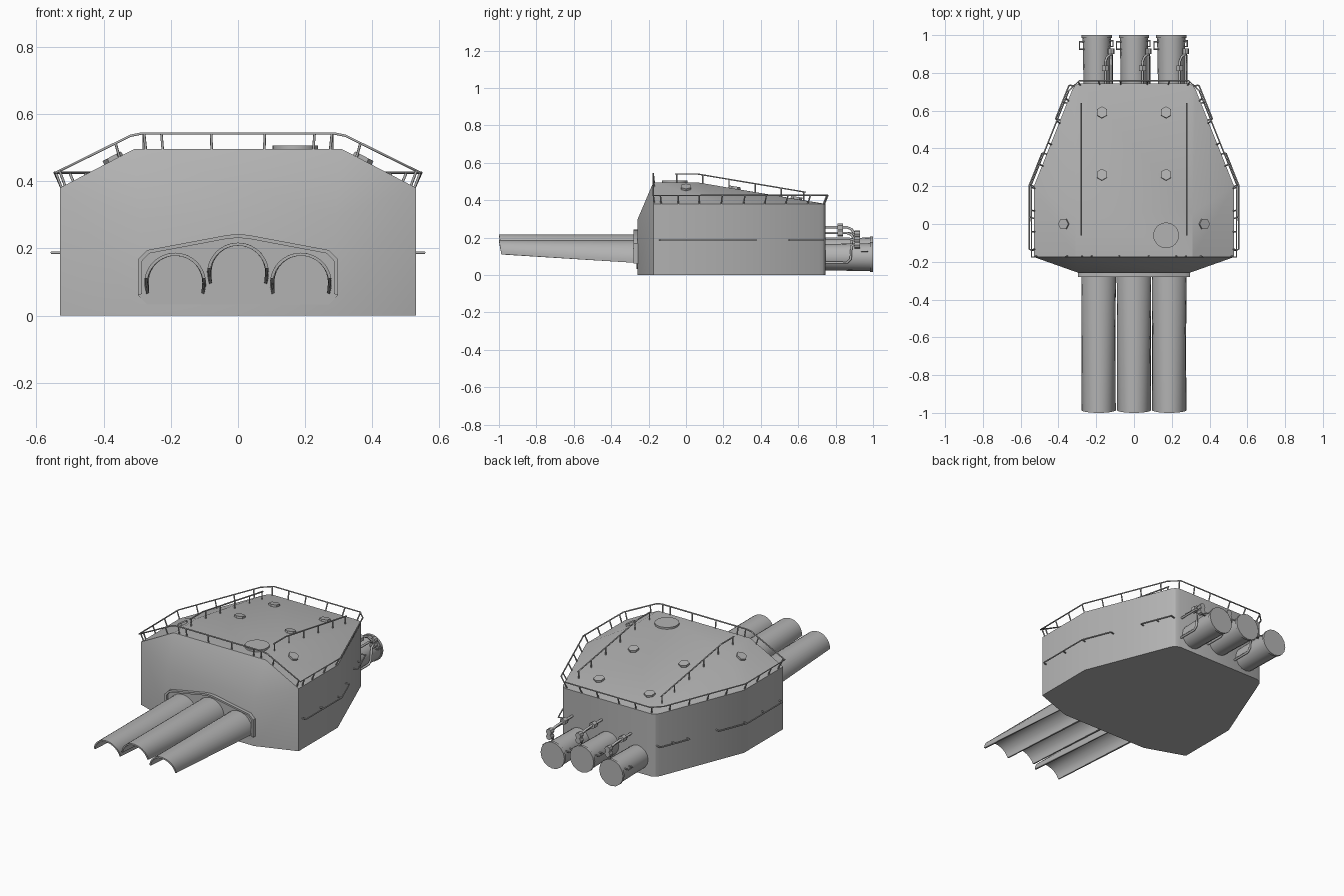
import bpy, bmesh
from math import radians, sin, cos, pi
from mathutils import Vector, Matrix
from mathutils.bvhtree import BVHTree

if "Cube" in bpy.data.objects:
    bpy.data.objects.remove(bpy.data.objects["Cube"])

grey = bpy.data.materials.new("naval grey")
grey.use_nodes = True
colour = (0.45, 0.45, 0.45, 1)
grey.diffuse_color = colour
grey.node_tree.nodes["Principled BSDF"].inputs["Base Color"].default_value = colour


def activate(obj):
    bpy.ops.object.select_all(action='DESELECT')
    obj.select_set(True)
    bpy.context.view_layer.objects.active = obj


def finish(name, bm, angle=35):
    bmesh.ops.recalc_face_normals(bm, faces=bm.faces)
    mesh = bpy.data.meshes.new(name)
    bm.to_mesh(mesh)
    bm.free()
    mesh.materials.append(grey)
    obj = bpy.data.objects.new(name, mesh)
    bpy.context.collection.objects.link(obj)
    activate(obj)
    bpy.ops.object.shade_smooth_by_angle(angle=radians(angle))
    return obj


def tubes(name, paths, radius=0.004):
    curve = bpy.data.curves.new(name, 'CURVE')
    curve.dimensions = '3D'
    curve.bevel_depth = radius
    curve.bevel_resolution = 1
    curve.use_fill_caps = True
    for path in paths:
        spline = curve.splines.new('POLY')
        spline.points.add(len(path) - 1)
        for point, co in zip(spline.points, path):
            point.co = (*co, 1)
    curve.materials.append(grey)
    obj = bpy.data.objects.new(name, curve)
    bpy.context.collection.objects.link(obj)
    activate(obj)
    bpy.ops.object.convert(target='MESH')


def cylinder(bm, centre, axis, radius, depth, sides, radius2=None):
    turn = Vector(axis).to_track_quat('Z', 'Y').to_matrix().to_4x4()
    bmesh.ops.create_cone(bm, cap_ends=True, segments=sides, radius1=radius,
                          radius2=radius if radius2 is None else radius2, depth=depth,
                          matrix=Matrix.Translation(centre) @ turn)


def mirrored(path):
    return [(-x, y, z) for x, y, z in path]


# Armoured house: hull of the wall outline, nose plate and roof ridge
EDGE, RIDGE = 0.38, 0.495
wall = [(0.53, -0.175), (0.53, 0.2), (0.335, 0.69), (0.325, 0.715), (0.31, 0.735), (0.285, 0.745)]
bm = bmesh.new()
for s in (1, -1):
    for x, y in wall:
        bm.verts.new((s * x, y, 0))
        bm.verts.new((s * x, y, EDGE))
    for z in (0, 0.295):
        bm.verts.new((s * 0.29, -0.26, z))
    for y in (-0.175, 0.06):
        bm.verts.new((s * 0.31, y, RIDGE))
bmesh.ops.convex_hull(bm, input=bm.verts)
bmesh.ops.dissolve_limit(bm, angle_limit=0.01, verts=bm.verts, edges=bm.edges)
tree = BVHTree.FromBMesh(bm)
finish("gun_house", bm, 25)


def roof(x, y):
    hit, normal, _, _ = tree.ray_cast(Vector((x, y, 2)), Vector((0, 0, -1)))
    return hit, (normal if normal.z > 0 else -normal)


# Roof caps and hatch
bm = bmesh.new()
for x, y in ((0.17, 0.59), (0.17, 0.26), (0.37, 0)):
    for s in (1, -1):
        hit, normal = roof(s * x, y)
        cylinder(bm, hit + normal * 0.003, normal, 0.031, 0.018, 6)
finish("roof_caps", bm)
bm = bmesh.new()
cylinder(bm, (0.17, -0.06, RIDGE + 0.003), (0, 0, 1), 0.068, 0.016, 24)
finish("roof_hatch", bm)

# Port surround: bevelled plate with a raised hood around top and sides
half = [(0, 0.242), (0.03, 0.24), (0.27, 0.195), (0.297, 0.168), (0.297, 0.06), (0.27, 0.033)]
inner = [(0, 0.231), (0.03, 0.229), (0.264, 0.185), (0.285, 0.163), (0.285, 0.065)]
bm = bmesh.new()
outline = half + [(-x, z) for x, z in reversed(half[1:])]
face = bm.faces.new([bm.verts.new((x, -0.264, z)) for x, z in outline])
ext = bmesh.ops.extrude_face_region(bm, geom=[face])
bmesh.ops.translate(bm, vec=(0, 0.008, 0), verts=[v for v in ext['geom'] if isinstance(v, bmesh.types.BMVert)])
finish("port_plate", bm)
bm = bmesh.new()
for s in (1, -1):
    rings = []
    for (ox, oz), (ix, iz) in zip(half, inner):
        rings.append([bm.verts.new((s * x, y, z)) for x, y, z in
                      ((ox, -0.28, oz), (ox, -0.255, oz), (ix, -0.255, iz), (ix, -0.28, iz))])
    for a, b in zip(rings, rings[1:]):
        for i in range(4):
            j = (i + 1) % 4
            bm.faces.new((a[i], a[j], b[j], b[i]))
    bm.faces.new(rings[-1])
bmesh.ops.remove_doubles(bm, verts=bm.verts, dist=0.0001)
finish("port_hood", bm)

# Half-shell barrel covers, open below
ARC = 18
for name, cx, cz in (("right", -0.187, 0.095), ("middle", 0, 0.125), ("left", 0.187, 0.095)):
    bm = bmesh.new()
    loops = []
    for y, start in ((-0.25, -20), (-1.0, 10)):
        for r in (0.092, 0.083):
            row = []
            for i in range(ARC + 1):
                a = radians(start + (180 - 2 * start) * i / ARC)
                lean = 0.016 * (1 - sin(a)) if y < -0.5 else 0
                row.append(bm.verts.new((cx + r * cos(a), y + lean, cz + r * sin(a))))
            loops.append(row)
    back_out, back_in, front_out, front_in = loops
    for a, b in ((back_out, front_out), (front_in, back_in), (front_out, front_in), (back_in, back_out)):
        for i in range(ARC):
            bm.faces.new((a[i], a[i + 1], b[i + 1], b[i]))
    for i in (0, ARC):
        bm.faces.new((back_out[i], front_out[i], front_in[i], back_in[i]))
    finish(name + "_barrel_cover", bm)

# Rear drums with end flanges, valves, pipes and handles
for name, cx, cz in (("right", -0.197, 0.095), ("middle", 0, 0.125), ("left", 0.197, 0.095)):
    bm = bmesh.new()
    cylinder(bm, (cx, 0.86, cz), (0, 1, 0), 0.07, 0.27, 16, 0.075)
    cylinder(bm, (cx, 0.9925, cz), (0, 1, 0), 0.08, 0.015, 16)
    finish(name + "_drum", bm)
    bm = bmesh.new()
    cylinder(bm, (cx + 0.045, 0.825, cz + 0.13), (0, 1, 0), 0.02, 0.03, 6)
    for dz in (0.065, 0.095):
        cylinder(bm, (cx + 0.075, 0.915, cz + dz), (0, 1, 0), 0.018, 0.03, 8)
    finish(name + "_valves", bm)
    px = cx + 0.075
    tubes(name + "_pipes", [
        [(cx + 0.045, 0.73, cz + 0.13), (cx + 0.045, 0.86, cz + 0.13), (cx + 0.055, 0.885, cz + 0.12),
         (px, 0.9, cz + 0.095)],
        [(px, 0.73, cz + 0.1), (px, 0.87, cz + 0.1), (px, 0.9, cz + 0.09), (px, 0.92, cz + 0.06)],
        [(px + 0.005, 0.73, cz - 0.03), (px + 0.005, 0.86, cz - 0.03), (px + 0.005, 0.88, cz - 0.01),
         (px + 0.005, 0.885, cz + 0.06), (px, 0.91, cz + 0.07)]], 0.007)
    tubes(name + "_handles", [
        [(cx - 0.06, 0.925, cz + 0.03), (cx - 0.092, 0.925, cz + 0.03),
         (cx - 0.092, 0.965, cz + 0.03), (cx - 0.06, 0.965, cz + 0.03)],
        [(cx + 0.06, 0.94, cz + 0.03), (cx + 0.085, 0.94, cz + 0.03),
         (cx + 0.085, 0.97, cz + 0.03), (cx + 0.06, 0.97, cz + 0.03)]])

# Perimeter railing: each corner pairs a deck point with a leaned-out top point
corners = [((0, -0.17, RIDGE), (0, -0.175, 0.542)), ((0.28, -0.17, RIDGE), (0.285, -0.175, 0.542)),
           ((0.31, -0.17, RIDGE), (0.32, -0.175, 0.535)), ((0.525, -0.17, EDGE), (0.542, -0.175, 0.425)),
           ((0.525, 0.2, EDGE), (0.545, 0.205, 0.425)), ((0.33, 0.69, EDGE), (0.345, 0.705, 0.425)),
           ((0.28, 0.74, EDGE), (0.29, 0.758, 0.425)), ((0, 0.74, EDGE), (0, 0.758, 0.425))]
posts_at = [(0, 0.3, 0.82), (0.98,), (), (0.4, 0.95), (0.12, 0.38, 0.65, 0.97),
            (0.22, 0.45, 0.68, 0.92), (0.9,), (0.35, 0.75)]
posts_at = posts_at[:1] + [()] + posts_at[3:]
top = [t for _, t in corners]
paths = [top, mirrored(top)]
for (a, b), fractions in zip(zip(corners, corners[1:]),
                             [(0.28, 0.8, 0.98), (), (0.2, 0.95), (0.1, 0.35, 0.65, 0.97),
                              (0.22, 0.45, 0.68, 0.92), (0.9,), (0.35, 0.75)]):
    for f in fractions:
        post = [Vector(a[i]).lerp(Vector(b[i]), f) for i in (0, 1)]
        paths += [post, mirrored(post)]
tubes("perimeter_railing", paths)

# Roof grab rails
RISE = Vector((0, 0, 0.045))
line = [roof(0.28, y)[0] + RISE for y in (-0.06, 0.06, 0.64)]
paths = [line]
for y in (-0.05, 0.09, 0.23, 0.37, 0.51, 0.63):
    foot = roof(0.28, y)[0]
    paths.append([foot, foot + RISE])
tubes("roof_rails", paths + [mirrored(p) for p in paths])

# Wall grab rails standing off the side plates
OUT = Vector((0.024, 0.006, 0))


def side(y):
    return Vector((0.53 if y < 0.2 else 0.53 - (y - 0.2) * 0.398, y, 0.187))


paths = []
for ys in ((-0.14, 0.03, 0.2, 0.37), (0.55, 0.64, 0.73)):
    paths.append([side(y) + OUT for y in ys])
    paths += [[side(y) - OUT * 0.3, side(y) + OUT] for y in ys]
tubes("wall_rails", paths + [mirrored(p) for p in paths])
